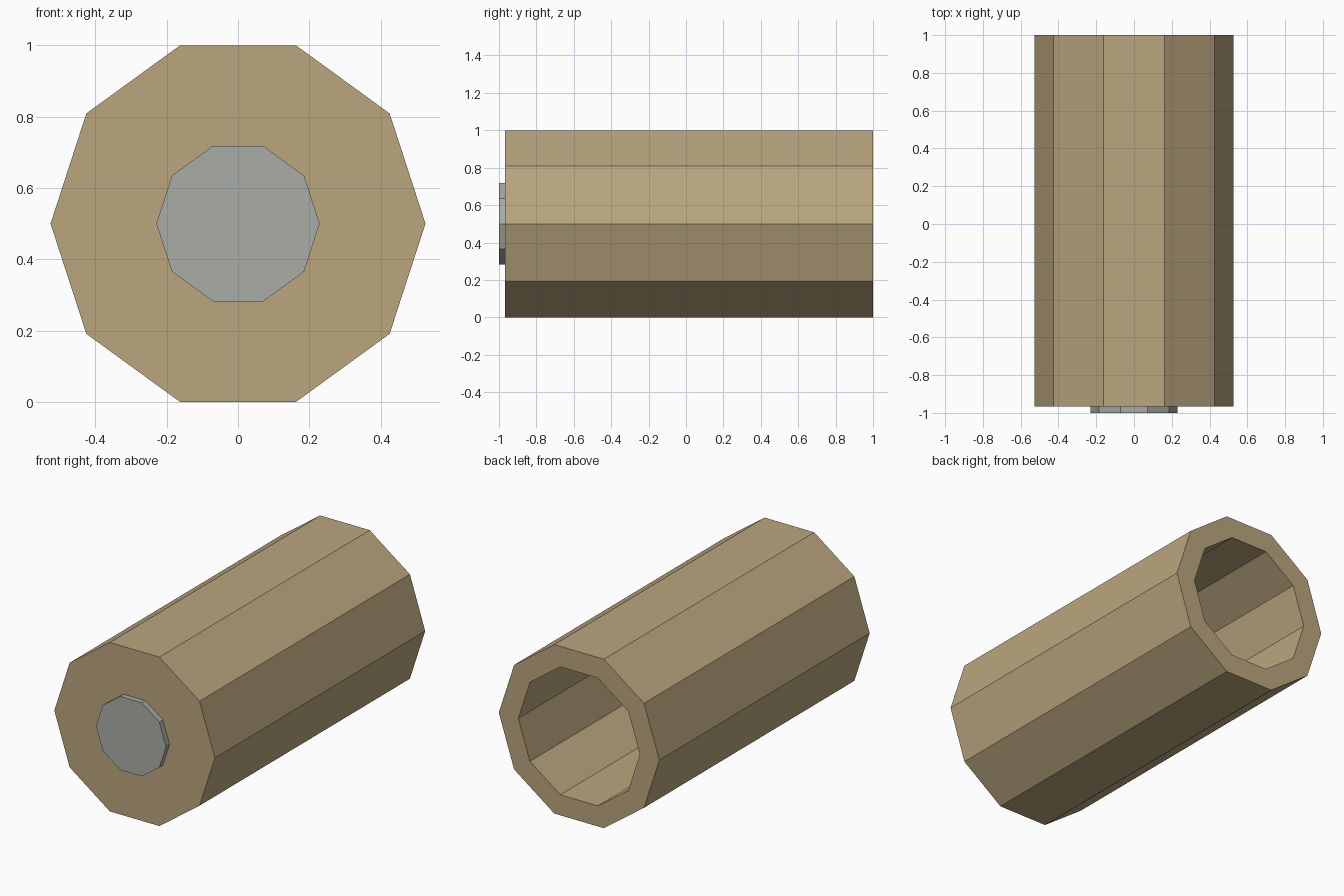
import bpy, bmesh, math

if "Cube" in bpy.data.objects:
    bpy.data.objects.remove(bpy.data.objects["Cube"])

SIDES = 10


def material(name, rgb):
    m = bpy.data.materials.new(name)
    m.diffuse_color = (*rgb, 1)
    m.use_nodes = True
    m.node_tree.nodes["Principled BSDF"].inputs["Base Color"].default_value = m.diffuse_color
    return m


def lathe(name, profile, mat):
    """Revolve (radius, y) points around the y axis at z = 0.5; radius 0 is a cap."""
    bm = bmesh.new()
    rings = []
    for r, y in profile:
        ring = []
        for i in range(SIDES):
            a = 2 * math.pi * i / SIDES
            ring.append(bm.verts.new((r * math.cos(a), y, 0.5 + r * math.sin(a))))
        rings.append(ring)
    for a, b in zip(rings, rings[1:]):
        for i in range(SIDES):
            j = (i + 1) % SIDES
            bm.faces.new((a[i], a[j], b[j], b[i]))
    # close both ends with flat polygons
    bm.faces.new(rings[0])
    bm.faces.new(rings[-1])
    bmesh.ops.recalc_face_normals(bm, faces=bm.faces)
    mesh = bpy.data.meshes.new(name)
    bm.to_mesh(mesh)
    bm.free()
    mesh.materials.append(mat)
    obj = bpy.data.objects.new(name, mesh)
    bpy.context.collection.objects.link(obj)
    return obj


brass = material("brass", (0.49, 0.38, 0.21))
steel = material("steel", (0.40, 0.42, 0.38))

# hollow case: closed front, outer wall, rim, inner wall, inner floor
lathe("hollow_case", [(0.5257, -0.967), (0.5257, 1.0), (0.398, 1.0), (0.398, -0.85)], brass)

# small disc standing proud of the closed front
lathe("end_disc", [(0.229, -1.0), (0.229, -0.95)], steel)
